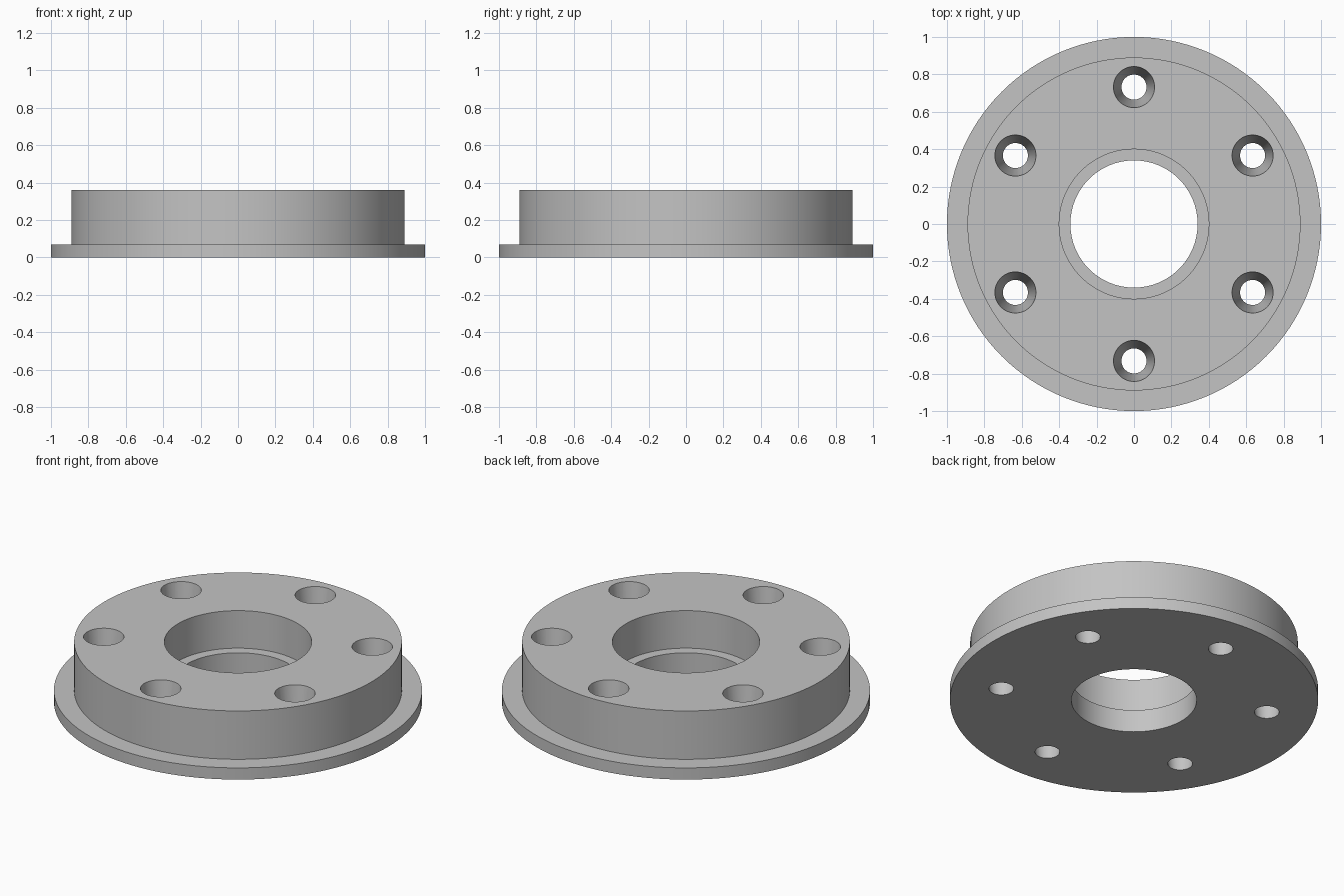
import bpy
import bmesh
from math import radians, pi
from mathutils import Matrix, Vector

default = bpy.data.objects.get("Cube")
if default:
    bpy.data.objects.remove(default, do_unlink=True)

SEGMENTS = 128
HEIGHT = 0.36
HOLE_CIRCLE = 0.732
HOLE_COUNT = 6

# Single plain grey
grey = bpy.data.materials.new("metal grey")
grey.use_nodes = True
colour = (0.55, 0.55, 0.55, 1)
grey.diffuse_color = colour
grey.node_tree.nodes["Principled BSDF"].inputs["Base Color"].default_value = colour


def make_object(name, bm):
    bmesh.ops.recalc_face_normals(bm, faces=bm.faces)
    mesh = bpy.data.meshes.new(name)
    bm.to_mesh(mesh)
    bm.free()
    mesh.materials.append(grey)
    obj = bpy.data.objects.new(name, mesh)
    bpy.context.collection.objects.link(obj)
    return obj


# Flanged ring with a stepped bore, turned from a closed (radius, height) profile
profile = [(0.34, 0), (1, 0), (1, 0.07), (0.89, 0.07),
           (0.89, HEIGHT), (0.4, HEIGHT), (0.4, 0.135), (0.34, 0.135)]
bm = bmesh.new()
verts = [bm.verts.new((r, 0, z)) for r, z in profile]
edges = [bm.edges.new((a, b)) for a, b in zip(verts, verts[1:] + verts[:1])]
bmesh.ops.spin(bm, geom=verts + edges, cent=Vector(), axis=(0, 0, 1),
               angle=2 * pi, steps=SEGMENTS)
bmesh.ops.remove_doubles(bm, verts=bm.verts, dist=0.0001)
ring = make_object("flanged_ring", bm)

# Tapered bolt holes, wide at the top, extended past both faces
TOP_RADIUS, BOTTOM_RADIUS, OVERLAP = 0.11, 0.067, 0.02
slope = (TOP_RADIUS - BOTTOM_RADIUS) / HEIGHT
bm = bmesh.new()
for i in range(HOLE_COUNT):
    spot = (Matrix.Rotation(radians(90) + i * 2 * pi / HOLE_COUNT, 4, "Z")
            @ Matrix.Translation((HOLE_CIRCLE, 0, HEIGHT / 2)))
    bmesh.ops.create_cone(bm, cap_ends=True, segments=48,
                          radius1=BOTTOM_RADIUS - slope * OVERLAP,
                          radius2=TOP_RADIUS + slope * OVERLAP,
                          depth=HEIGHT + 2 * OVERLAP, matrix=spot)
cutter = make_object("bolt_hole_cutter", bm)
cutter.hide_render = True

# Cut the holes, then drop the cutter
bpy.ops.object.select_all(action="DESELECT")
bpy.context.view_layer.objects.active = ring
ring.select_set(True)
cut = ring.modifiers.new("bolt holes", "BOOLEAN")
cut.operation = "DIFFERENCE"
cut.solver = "EXACT"
cut.object = cutter
bpy.ops.object.modifier_apply(modifier=cut.name)
bpy.data.objects.remove(cutter, do_unlink=True)

bpy.ops.object.shade_smooth_by_angle(angle=radians(30))
